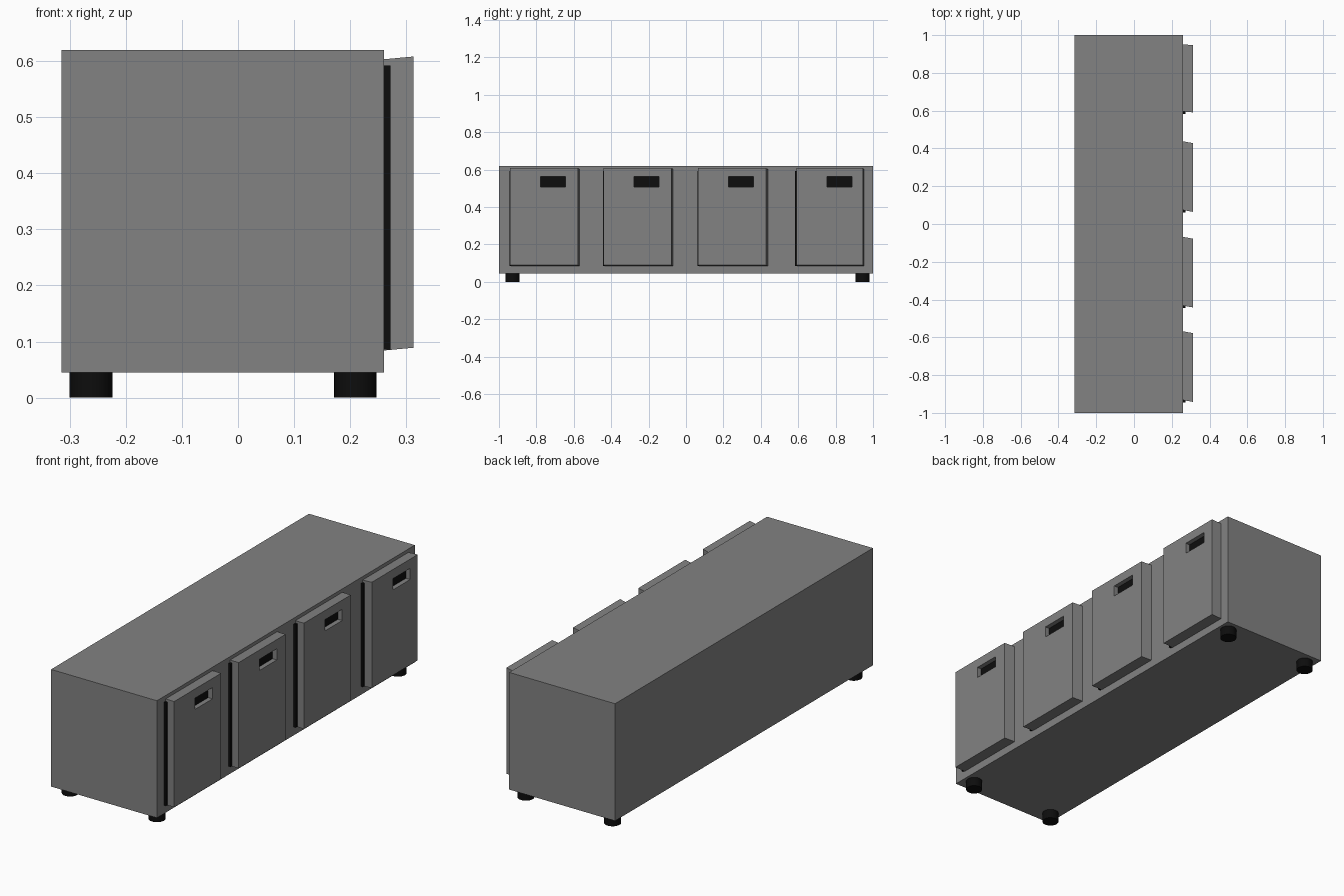
import bpy, bmesh

if "Cube" in bpy.data.objects:
    bpy.data.objects.remove(bpy.data.objects["Cube"])


def material(name, v):
    m = bpy.data.materials.new(name)
    m.diffuse_color = (v, v, v, 1)
    m.use_nodes = True
    m.node_tree.nodes["Principled BSDF"].inputs["Base Color"].default_value = m.diffuse_color
    return m


GREY = material("steel_grey", 0.225)
BLACK = material("rubber_black", 0.004)


def box(name, x, y, z, mat, dy=0.0, dz=0.0):
    """Box from ranges; its +x face is slid by dy, dz."""
    bm = bmesh.new()
    bmesh.ops.create_cube(bm, size=1)
    for v in bm.verts:
        i, j, k = [int(c > 0) for c in v.co]
        v.co = (x[i], y[j] + i * dy, z[k] + i * dz)
    me = bpy.data.meshes.new(name)
    bm.to_mesh(me)
    bm.free()
    me.materials.append(mat)
    ob = bpy.data.objects.new(name, me)
    bpy.context.collection.objects.link(ob)
    return ob


# cabinet body
box("cabinet_body", (-0.315, 0.26), (-1, 1), (0.045, 0.62), GREY)

# doors with seals and recessed handles: (back y range, sideways slant)
doors = [((-0.932, -0.568), -0.01), ((-0.432, -0.068), -0.01),
         ((0.074, 0.438), -0.01), ((0.595, 0.951), -0.004)]
for n, ((y0, y1), dy) in enumerate(doors, 1):
    door = box(f"door_{n}", (0.259, 0.313), (y0, y1), (0.084, 0.603), GREY, dy, 0.005)
    f = y0 + dy
    hy, hz = (f + 0.163, f + 0.297), (0.508, 0.563)
    cut = box(f"handle_cutter_{n}", (0.288, 0.34), hy, hz, BLACK)
    cut.hide_render = True
    cut.hide_viewport = True
    b = door.modifiers.new("handle_recess", "BOOLEAN")
    b.operation = "DIFFERENCE"
    b.solver = "EXACT"
    b.object = cut
    box(f"handle_back_{n}", (0.285, 0.29), hy, hz, BLACK)
    box(f"door_seal_{n}", (0.259, 0.272), (y0 - 0.013, y1 - 0.012), (0.086, 0.592), BLACK)

# round feet
for x in (-0.262, 0.209):
    for y in (-0.927, 0.943):
        bpy.ops.mesh.primitive_cylinder_add(vertices=24, radius=0.038, depth=0.047,
                                            location=(x, y, 0.0235))
        foot = bpy.context.object
        foot.name = "foot"
        foot.data.materials.append(BLACK)
        bpy.ops.object.shade_smooth_by_angle()
